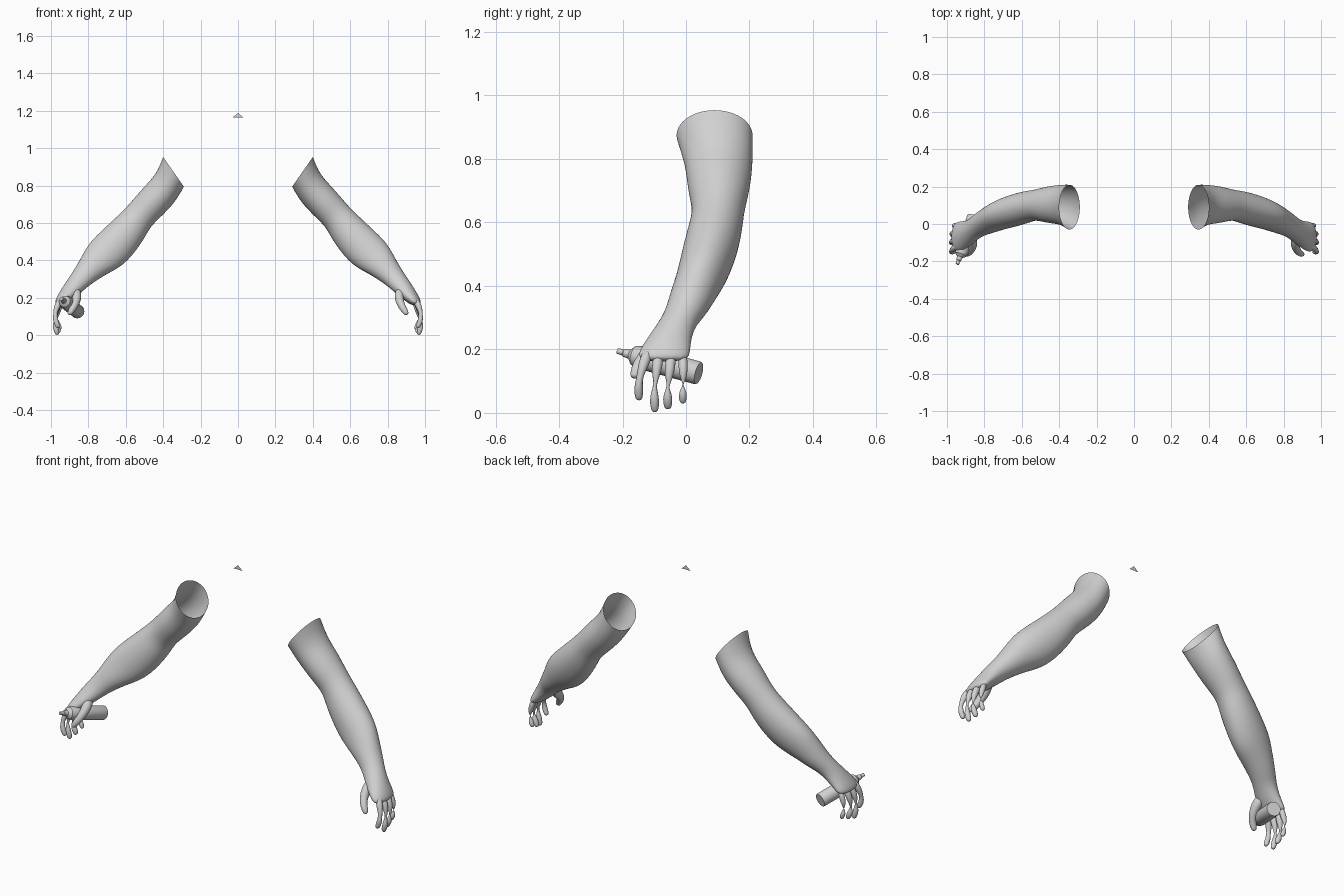
import bpy, bmesh, math
from mathutils import Vector

default_cube = bpy.data.objects.get("Cube")
if default_cube:
    bpy.data.objects.remove(default_cube, do_unlink=True)

# Single plain clay colour
clay = bpy.data.materials.new("clay_grey")
clay.use_nodes = True
CLAY_COLOUR = (0.64, 0.64, 0.64, 1)
clay.diffuse_color = CLAY_COLOUR
clay.node_tree.nodes["Principled BSDF"].inputs["Base Color"].default_value = CLAY_COLOUR


def ellipse(center, axis_a, axis_b, sides):
    """Ring of points around a centre, spanned by two half axes."""
    ring = []
    for i in range(sides):
        angle = math.tau * i / sides
        ring.append(center + axis_a * math.cos(angle) + axis_b * math.sin(angle))
    return ring


def loft(name, rings, cap_start=False, cap_end=True, smooth_levels=0):
    """Skin a list of equal rings into one smooth shaded object."""
    bm = bmesh.new()
    loops = [[bm.verts.new(point) for point in ring] for ring in rings]
    for low, high in zip(loops, loops[1:]):
        for i in range(len(low)):
            j = (i + 1) % len(low)
            bm.faces.new((low[i], low[j], high[j], high[i]))
    if cap_start:
        bm.faces.new(loops[0][::-1])
    if cap_end:
        bm.faces.new(loops[-1])
    bmesh.ops.recalc_face_normals(bm, faces=bm.faces[:])
    mesh = bpy.data.meshes.new(name)
    bm.to_mesh(mesh)
    bm.free()
    mesh.materials.append(clay)
    mesh.shade_smooth()
    obj = bpy.data.objects.new(name, mesh)
    bpy.context.collection.objects.link(obj)
    if smooth_levels:
        subsurf = obj.modifiers.new("smooth_surface", 'SUBSURF')
        subsurf.levels = subsurf.render_levels = smooth_levels
    else:
        mesh.set_sharp_from_angle(angle=math.radians(35))
    return obj


def tube_rings(points, radii, sides):
    """Round rings standing square to a path."""
    rings = []
    for i, point in enumerate(points):
        before = points[max(i - 1, 0)]
        after = points[min(i + 1, len(points) - 1)]
        turn = (after - before).to_track_quat('Z', 'Y')
        axis_a = turn @ Vector((radii[i], 0, 0))
        axis_b = turn @ Vector((0, radii[i], 0))
        rings.append(ellipse(point, axis_a, axis_b, sides))
    return rings


def place(side, point):
    """Hundredths to units, mirrored to the chosen side."""
    x, y, z = point
    return Vector((side * x, y, z)) / 100


# Arm sections in hundredths: outer x, z, inner x, z, depth centre, half depth
ARM_SECTIONS = [
    (40, 95.3, 29, 79.5, 9, 12),
    (43.5, 86, 33.7, 71, 10.5, 10.6),
    (51, 78.5, 41.7, 63, 10.3, 9.8),
    (58, 70, 47, 58, 10.3, 8),
    (63.5, 64.5, 50, 52, 9.3, 8.5),
    (71, 57.5, 55.5, 44, 7.5, 8.7),
    (79.5, 49.5, 62, 37, 5.2, 8),
    (83.4, 42.2, 70, 33, 2.5, 7.4),
    (87.5, 35, 77, 28.5, 0, 6.5),
    (91, 30, 81, 25.5, -3, 6),
    (94.5, 24.5, 85.5, 21.5, -5.5, 7),
    (97.5, 19.5, 90, 18, -7, 8.3),
    (98, 16.5, 93, 15.8, -7, 7.2),
]

# Joint positions of each digit, from inside the palm to the tip
DIGITS = {
    "thumb": [(88, -5, 26), (85.5, -10.5, 20.5), (87.5, -15, 15.5), (90.5, -16.5, 11)],
    "index_finger": [(94.5, -11.5, 20), (97.5, -14, 14), (98, -15, 9), (96, -14.8, 4)],
    "middle_finger": [(95, -8.5, 19), (98, -9.5, 12), (98, -10, 6), (96.5, -9.8, 0.2)],
    "ring_finger": [(95, -4.5, 19), (98, -5.5, 11), (97.5, -5.8, 6), (95.5, -5.7, 1.2)],
    "little_finger": [(94, -1, 19), (97, -0.8, 11), (96.5, -1, 7), (95, -1, 3)],
}

for side_name, side in (("left", 1), ("right", -1)):
    # Upper arm, forearm and palm as one open sleeve
    rings = []
    for outer_x, outer_z, inner_x, inner_z, depth, half_depth in ARM_SECTIONS:
        outer = place(side, (outer_x, depth, outer_z))
        inner = place(side, (inner_x, depth, inner_z))
        half = (outer - inner) * 0.52
        rings.append(ellipse((outer + inner) / 2, half,
                             Vector((0, half_depth / 97, 0)), 14))
    loft(side_name + "_arm", rings, smooth_levels=2)

    # Tapered digits with rounded tips
    for digit, joints in DIGITS.items():
        points = [place(side, joint) for joint in joints]
        points.insert(3, points[2].lerp(points[3], 0.75))
        if digit == "thumb":
            radii = [0.03, 0.028, 0.021, 0.017, 0.009]
        elif digit == "little_finger":
            radii = [0.017, 0.016, 0.014, 0.013, 0.007]
        else:
            radii = [0.019, 0.018, 0.017, 0.015, 0.008]
        loft(side_name + "_" + digit, tube_rings(points, radii, 10),
             cap_start=True, smooth_levels=2)

# Small tube with a stepped nozzle, gripped in the right hand
base = Vector((-0.855, 0.04, 0.125))
tip = Vector((-0.945, -0.215, 0.195))
BOTTLE_PROFILE = [(0, 0.035), (0.02, 0.037), (0.7, 0.037), (0.8, 0.031),
                  (0.85, 0.015), (0.92, 0.013), (0.93, 0.01), (1, 0.009)]
loft("held_bottle",
     tube_rings([base.lerp(tip, along) for along, _ in BOTTLE_PROFILE],
                [radius for _, radius in BOTTLE_PROFILE], 24),
     cap_start=True)

# Tiny flat triangle floating above the centre
marker = bpy.data.meshes.new("floating_triangle")
marker.from_pydata([(-0.027, 0, 1.165), (0.027, 0, 1.165), (0, 0, 1.19)], [], [(0, 1, 2)])
marker.materials.append(clay)
bpy.context.collection.objects.link(bpy.data.objects.new("floating_triangle", marker))
